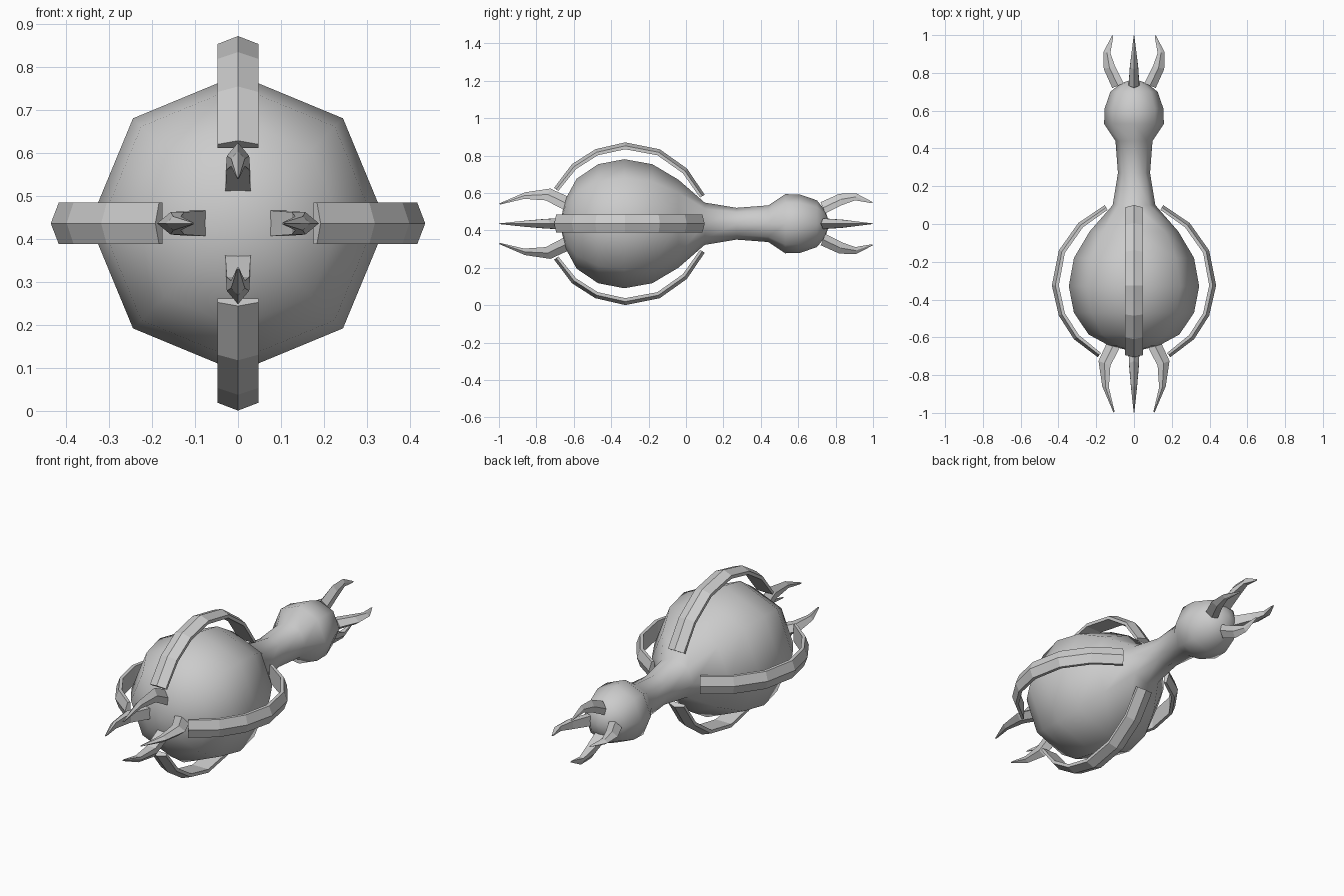
import bpy, bmesh
from math import sin, cos, pi
from mathutils import Matrix

if "Cube" in bpy.data.objects:
    bpy.data.objects.remove(bpy.data.objects["Cube"])

CZ = 0.436  # height of the long axis


def finish(name, bm, smooth=False):
    bmesh.ops.recalc_face_normals(bm, faces=bm.faces[:])
    for f in bm.faces:
        f.smooth = smooth
    me = bpy.data.meshes.new(name)
    bm.to_mesh(me)
    bm.free()
    ob = bpy.data.objects.new(name, me)
    bpy.context.collection.objects.link(ob)
    return ob


def bridge(bm, rings):
    for a, b in zip(rings, rings[1:]):
        n = len(a)
        for i in range(n):
            bm.faces.new((a[i], a[(i + 1) % n], b[(i + 1) % n], b[i]))


def lathe(name, profile, start, end, sides=8):
    """Revolve (y, radius) points about the long axis, closed by two poles."""
    bm = bmesh.new()
    rings = [[bm.verts.new((r * cos(2 * pi * i / sides), y, CZ + r * sin(2 * pi * i / sides)))
              for i in range(sides)] for y, r in profile]
    bridge(bm, rings)
    for y, ring in ((start, rings[0]), (end, rings[-1])):
        pole = bm.verts.new((0, y, CZ))
        for i in range(sides):
            bm.faces.new((pole, ring[i], ring[(i + 1) % sides]))
    return finish(name, bm, True)


def ridged_set(name, stations, shoulder):
    """Four copies round the axis of a ridged strip.
    Station: outer y, outer radius, inner y, inner radius, half width."""
    for k in range(4):
        bm = bmesh.new()
        rings = []
        for oy, orad, iy, irad, w in stations:
            sy, sr = oy + (iy - oy) * shoulder, orad + (irad - orad) * shoulder
            pts = [(0, oy, orad), (w, sy, sr), (w, iy, irad), (-w, iy, irad), (-w, sy, sr)]
            rings.append([bm.verts.new(p) for p in pts])
        bridge(bm, rings)
        bm.faces.new(rings[0])
        bm.faces.new(rings[-1])
        bm.transform(Matrix.Translation((0, 0, CZ)) @ Matrix.Rotation(k * pi / 2, 4, 'Y'))
        finish(f"{name}_{k + 1}", bm)


# Bulbous body, neck and round head in one turned form
lathe("body", [(-0.645, 0.13), (-0.585, 0.24), (-0.47, 0.318), (-0.33, 0.345),
               (-0.18, 0.318), (-0.04, 0.235), (0.10, 0.113), (0.27, 0.085),
               (0.44, 0.098), (0.53, 0.158), (0.61, 0.156), (0.70, 0.125),
               (0.745, 0.07)], -0.675, 0.768)

# Curved guard bands round the body
ridged_set("guard_band", [
    (-0.705, 0.192, -0.683, 0.175, 0.048), (-0.61, 0.318, -0.588, 0.292, 0.048),
    (-0.485, 0.398, -0.472, 0.366, 0.048), (-0.325, 0.435, -0.325, 0.398, 0.048),
    (-0.14, 0.398, -0.153, 0.366, 0.048), (0.005, 0.295, -0.017, 0.27, 0.048),
    (0.10, 0.155, 0.075, 0.14, 0.048)], 0.5)

# Large claws at the front
ridged_set("front_claw", [
    (-0.61, 0.135, -0.645, 0.07, 0.03), (-0.725, 0.188, -0.75, 0.125, 0.026),
    (-0.86, 0.168, -0.865, 0.133, 0.016), (-1.0, 0.108, -0.992, 0.103, 0.002)], 0.5)

# Smaller claws on the head
ridged_set("rear_claw", [
    (0.72, 0.115, 0.745, 0.055, 0.028), (0.82, 0.16, 0.835, 0.10, 0.022),
    (0.91, 0.162, 0.905, 0.125, 0.013), (1.0, 0.115, 0.992, 0.11, 0.002)], 0.5)
